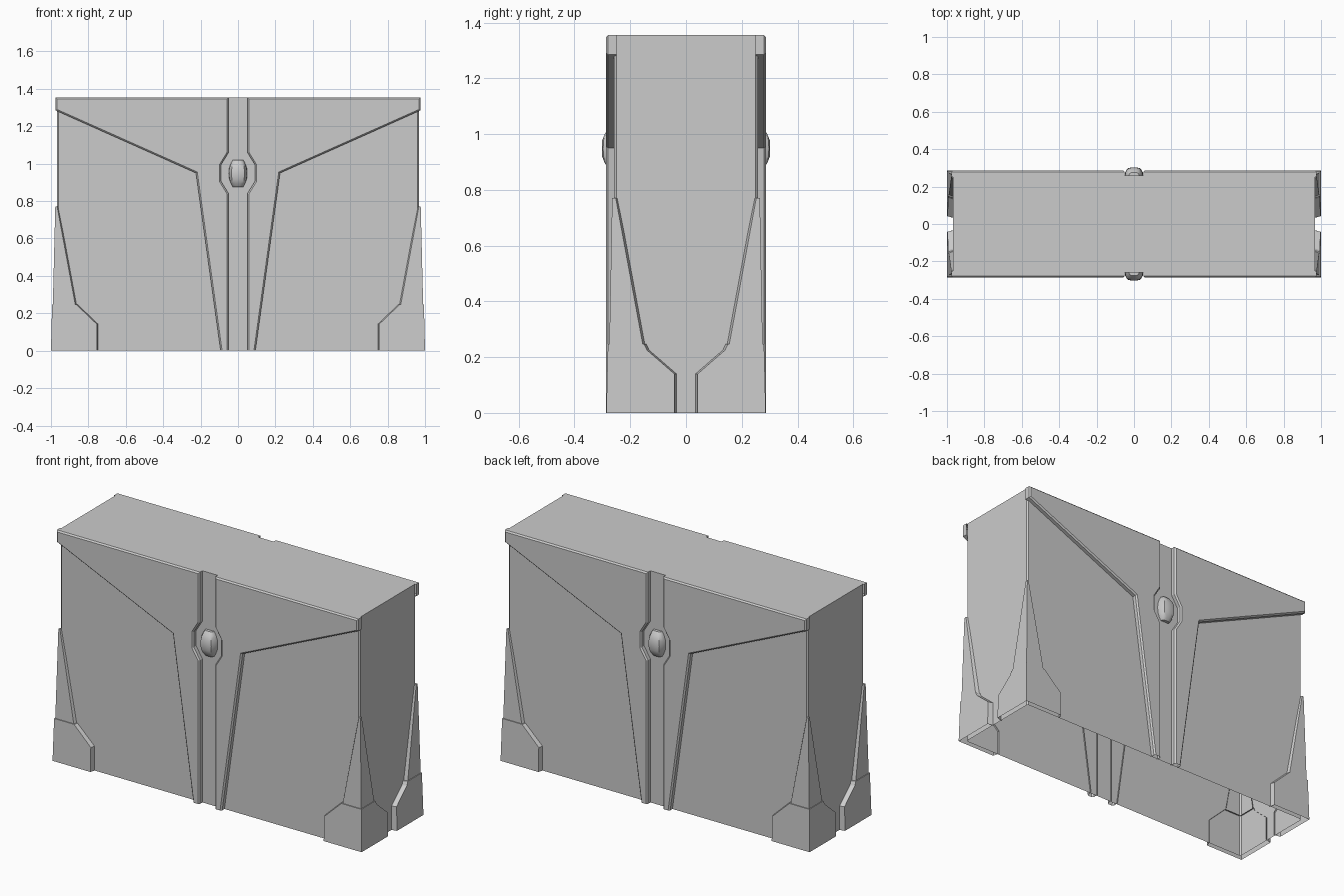
import bpy, bmesh

if "Cube" in bpy.data.objects:
    bpy.data.objects.remove(bpy.data.objects["Cube"])

H = 1.355            # total height
BX, BY = 0.969, 0.258  # body half sizes


def finish(name, bm, axes, smooth=False):
    bmesh.ops.recalc_face_normals(bm, faces=bm.faces)
    me = bpy.data.meshes.new(name)
    bm.to_mesh(me)
    bm.free()
    ob = bpy.data.objects.new(name, me)
    bpy.context.collection.objects.link(ob)
    for p in me.polygons:
        p.use_smooth = smooth
    if any(axes):
        m = ob.modifiers.new("Mirror", 'MIRROR')
        m.use_axis = (axes[0], axes[1], False)
        m.use_mirror_merge = False
    return ob


def drop_faces(bm, test):
    doomed = [f for f in bm.faces if test(f)]
    bmesh.ops.delete(bm, geom=doomed, context='FACES')


# Main case: box open underneath, softened vertical edges
bm = bmesh.new()
bmesh.ops.create_cube(bm, size=1)
for v in bm.verts:
    v.co = (v.co.x * 2 * BX, v.co.y * 2 * BY, (v.co.z + 0.5) * H)
upright = [e for e in bm.edges if abs(e.verts[0].co.z - e.verts[1].co.z) > 0.5]
bmesh.ops.bevel(bm, geom=upright, offset=0.008, segments=1, affect='EDGES')
drop_faces(bm, lambda f: f.calc_center_median().z < 0.001)
finish("case_body", bm, (False, False))

# Raised panels either side of the central groove
profile = [(0.05, 0), (0.093, 0), (0.225, 0.95), (0.976, 1.285), (0.976, H),
           (0.05, H), (0.05, 1.06), (0.09, 0.995), (0.09, 0.905), (0.05, 0.84)]
bm = bmesh.new()
base = bm.faces.new([bm.verts.new((x, -0.25, z)) for x, z in profile])
ext = bmesh.ops.extrude_face_region(bm, geom=[base])["geom"]
for v in ext:
    if isinstance(v, bmesh.types.BMVert):
        v.co.y = -0.287
bm.normal_update()
rim = [e for e in bm.edges
       if all(v.co.y < -0.28 for v in e.verts) and max(v.co.z for v in e.verts) > 0.01]
bmesh.ops.bevel(bm, geom=rim, offset=0.008, segments=1, affect='EDGES')
drop_faces(bm, lambda f: all(v.co.y > -0.251 for v in f.verts)
           or all(v.co.z < 0.001 for v in f.verts))
finish("raised_panel", bm, (True, True))


def corner_guard(name, front, side, low, high):
    """Shell wrapped round a corner; front=(x,z), side=(y,z), low/high=outer corner (x,y)."""
    z0, z1 = front[0][1], front[-1][1]

    def outer(z):
        t = (z - z0) / (z1 - z0)
        return [a + (b - a) * t for a, b in zip(low, high)]

    bm = bmesh.new()
    new = bm.verts.new
    c0 = new((low[0], -low[1], z0))
    c1 = new((high[0], -high[1], z1))
    inner = new((0.962, -0.25, z1))
    fo = [new((x, -outer(z)[1], z)) for x, z in front]
    fi = [new((x - 0.01, -0.25, z)) for x, z in front]
    so = [new((outer(z)[0], -y, z)) for y, z in side]
    si = [new((0.962, -y + 0.01, z)) for y, z in side]
    for o, i in ((fo, fi), (so, si)):
        bm.faces.new(o + [c1, c0])
        for k in range(len(o) - 1):
            bm.faces.new((o[k], o[k + 1], i[k + 1], i[k]))
        bm.faces.new((o[-1], c1, inner, i[-1]))
    finish(name, bm, (True, True))


# Corner feet and the tapering spikes above them
corner_guard("corner_foot",
             [(0.755, 0), (0.755, 0.142), (0.865, 0.247)],
             [(0.042, 0), (0.042, 0.14), (0.14, 0.225), (0.15, 0.247)],
             (1.0, 0.286), (0.994, 0.28))
corner_guard("corner_spike",
             [(0.87, 0.245), (0.967, 0.77)],
             [(0.155, 0.245), (0.252, 0.77)],
             (0.99, 0.275), (0.977, 0.265))

# Barrel-shaped clasp stud in the groove widening
section = [(-1, 0), (-0.95, 0.45), (-0.7, 0.9), (-0.3, 1),
           (0.3, 1), (0.7, 0.9), (0.95, 0.45), (1, 0)]
rings = [(-0.073, 0.028, 0.45), (-0.055, 0.038, 0.75), (-0.03, 0.047, 0.97), (0, 0.05, 1.0),
         (0.03, 0.047, 0.97), (0.055, 0.038, 0.75), (0.073, 0.028, 0.45)]
bm = bmesh.new()
rows = [[bm.verts.new((x * w, -0.254 - 0.048 * d * y, 0.948 + dz)) for x, y in section]
        for dz, w, d in rings]
for a, b in zip(rows, rows[1:]):
    for k in range(len(section) - 1):
        bm.faces.new((a[k], a[k + 1], b[k + 1], b[k]))
bm.faces.new(rows[0])
bm.faces.new(rows[-1])
stud = finish("clasp_stud", bm, (False, True))
bpy.context.view_layer.objects.active = stud
stud.select_set(True)
bpy.ops.object.shade_smooth_by_angle(angle=0.7)
